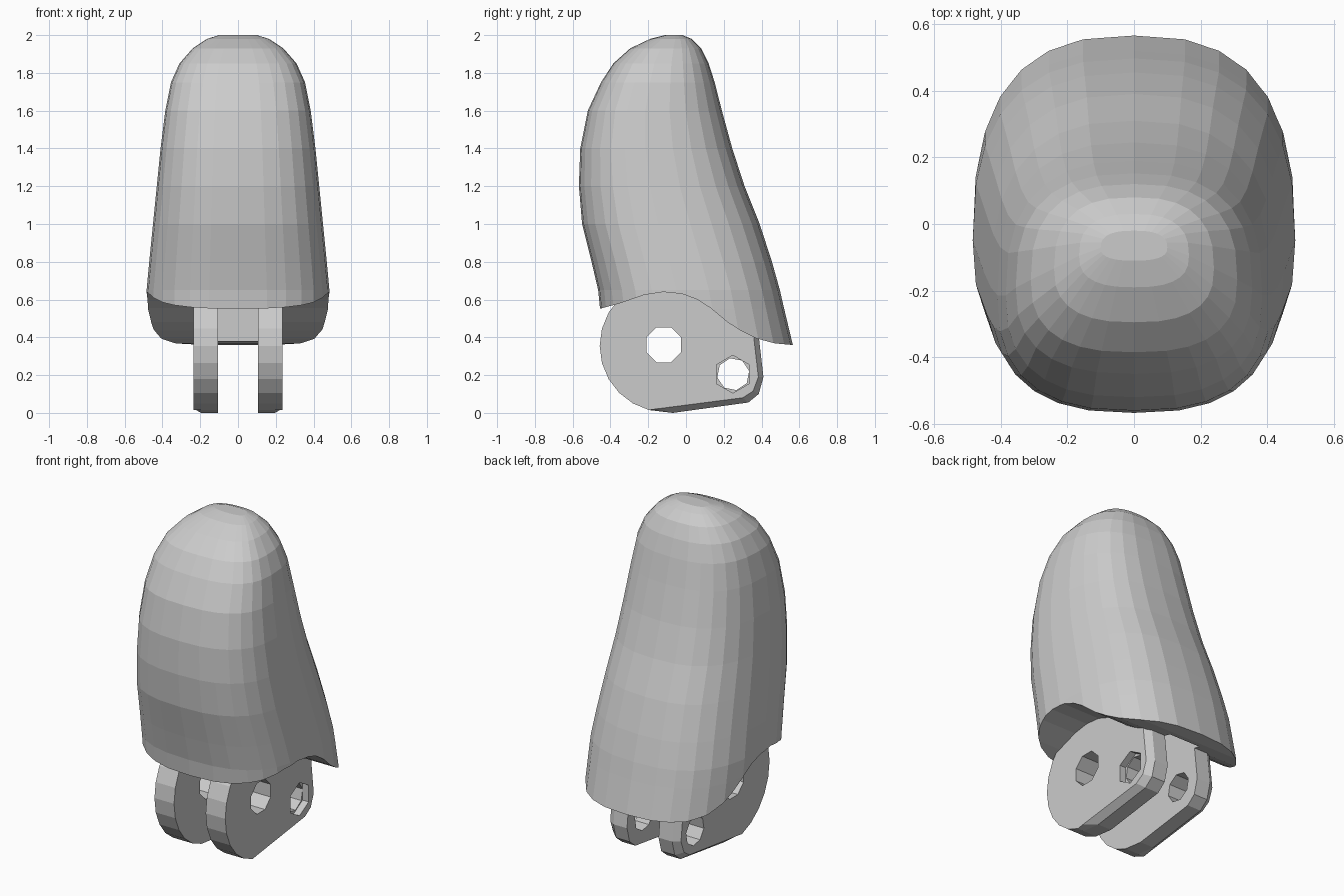
import bpy, bmesh
from math import sin, cos, pi, radians

if "Cube" in bpy.data.objects:
    bpy.data.objects.remove(bpy.data.objects["Cube"])


def make_object(name, bm):
    bmesh.ops.recalc_face_normals(bm, faces=bm.faces)
    mesh = bpy.data.meshes.new(name)
    bm.to_mesh(mesh)
    bm.free()
    ob = bpy.data.objects.new(name, mesh)
    bpy.context.collection.objects.link(ob)
    return ob


def loft(name, rings):
    bm = bmesh.new()
    loops = [[bm.verts.new(p) for p in r] for r in rings]
    for a, b in zip(loops, loops[1:]):
        for i in range(len(a)):
            j = (i + 1) % len(a)
            bm.faces.new((a[i], a[j], b[j], b[i]))
    bm.faces.new(loops[0])
    bm.faces.new(loops[-1])
    return make_object(name, bm)


def prism(name, profile, x0, x1):
    return loft(name, [[(x, y, z) for y, z in profile] for x in (x0, x1)])


def ngon(y, z, r, n, turn=0):
    return [(y + r * cos(2 * pi * i / n + turn), z + r * sin(2 * pi * i / n + turn))
            for i in range(n)]


def cut(ob, cutter):
    mod = ob.modifiers.new("cut", 'BOOLEAN')
    mod.operation = 'DIFFERENCE'
    mod.solver = 'EXACT'
    mod.object = cutter
    bpy.context.view_layer.objects.active = ob
    bpy.ops.object.modifier_apply(modifier=mod.name)


# Fingertip body: height, front y, back y, half width
sections = [
    (0.30, -0.45, 0.58, 0.485), (0.55, -0.455, 0.52, 0.485),
    (0.65, -0.465, 0.497, 0.484), (0.80, -0.50, 0.455, 0.47),
    (1.00, -0.55, 0.39, 0.45), (1.20, -0.567, 0.31, 0.43),
    (1.40, -0.56, 0.245, 0.41), (1.60, -0.52, 0.19, 0.385),
    (1.75, -0.45, 0.152, 0.355), (1.85, -0.385, 0.12, 0.31),
    (1.93, -0.295, 0.08, 0.24), (1.98, -0.19, 0.03, 0.165),
    (2.00, -0.11, -0.02, 0.10)]


def body_ring(z, front, back, w):
    mid = front + 0.43 * (back - front)
    ring = []
    for i in range(28):
        a = 2 * pi * i / 28
        c, s = cos(a), sin(a)
        e = 2 / 2.6
        x = w * abs(c) ** e * (1 if c > 0 else -1)
        y = abs(s) ** e
        ring.append((x, mid + (y * (back - mid) if s > 0 else -y * (mid - front)), z))
    return ring


body = loft("fingertip_body", [body_ring(*s) for s in sections])

# Wavy underside, and the slot between the lugs
wave = [(-1, 0.54), (-0.46, 0.55), (-0.35, 0.58), (-0.22, 0.625), (-0.12, 0.64),
        (-0.02, 0.63), (0.06, 0.60), (0.13, 0.555), (0.22, 0.48), (0.29, 0.435),
        (0.37, 0.395), (0.47, 0.368), (0.56, 0.36), (1, 0.36)]
underside = prism("underside_cutter", [(-1, -0.5)] + wave + [(1, -0.5)], -1, 1)
slot = prism("slot_cutter", [(-0.36, 0.2), (0.43, 0.2), (0.43, 0.66), (0.33, 0.72),
                             (-0.30, 0.72), (-0.36, 0.66)], -0.105, 0.105)
cut(body, underside)
cut(body, slot)

# Hinge lugs: round front, square heel with a chamfered outer edge
arc = [(-0.105 + 0.352 * cos(radians(a)), 0.355 + 0.352 * sin(radians(a)))
       for a in range(90, 256, 15)]
full = arc + [(-0.07, 0.0), (0.33, 0.055), (0.385, 0.10), (0.41, 0.19), (0.38, 0.45), (0.34, 0.66)]
inset = arc + [(-0.15, 0.022), (0.30, 0.08), (0.355, 0.115), (0.383, 0.19), (0.353, 0.45), (0.31, 0.66)]

pivot = prism("pivot_cutter", ngon(-0.118, 0.36, 0.1, 8, pi / 8), -1, 1)
pin = prism("pin_cutter", ngon(0.25, 0.205, 0.086, 8, 0.2), -1, 1)
recess = prism("recess_cutter", ngon(0.248, 0.205, 0.1, 6, pi / 2), 0.195, 1)

for side, name in ((1, "right_lug"), (-1, "left_lug")):
    lug = loft(name, [[(side * x, y, z) for y, z in prof]
                      for x, prof in ((0.105, full), (0.195, full), (0.235, inset))])
    cut(lug, pivot)
    cut(lug, pin)
    if side > 0:
        cut(lug, recess)

for helper in (underside, slot, pivot, pin, recess):
    bpy.data.objects.remove(helper, do_unlink=True)
